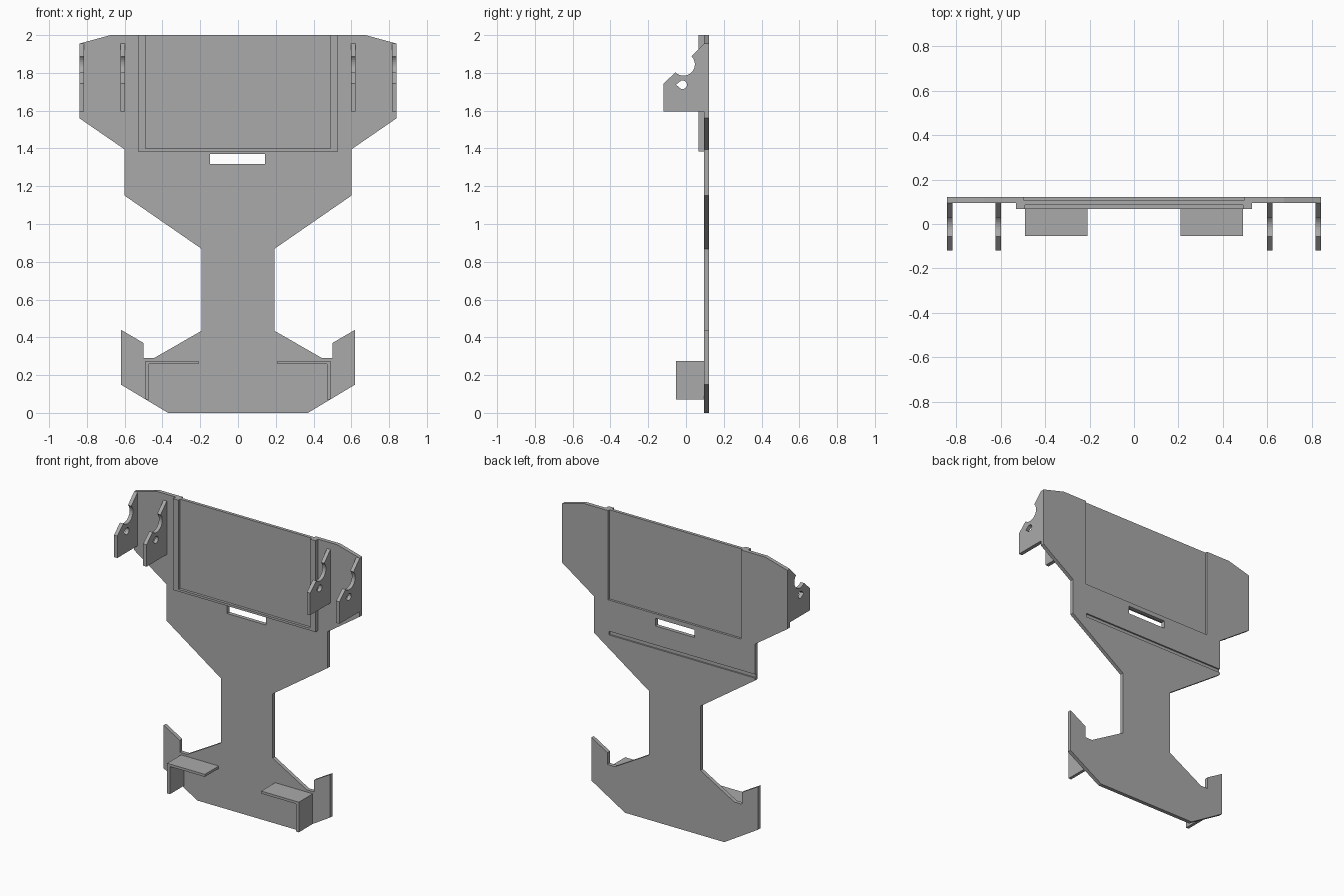
import bpy, bmesh, math

old = bpy.data.objects.get("Cube")
if old:
    bpy.data.objects.remove(old, do_unlink=True)

grey = bpy.data.materials.new("plain_grey")
grey.use_nodes = True
colour = (0.4, 0.4, 0.4, 1)
grey.diffuse_color = colour
grey.node_tree.nodes["Principled BSDF"].inputs["Base Color"].default_value = colour


def prism(name, points, vector):
    """Extrude a closed 3D profile along a vector."""
    bm = bmesh.new()
    face = bm.faces.new([bm.verts.new(p) for p in points])
    out = bmesh.ops.extrude_face_region(bm, geom=[face])
    moved = [v for v in out["geom"] if isinstance(v, bmesh.types.BMVert)]
    bmesh.ops.translate(bm, verts=moved, vec=vector)
    bmesh.ops.recalc_face_normals(bm, faces=bm.faces)
    mesh = bpy.data.meshes.new(name)
    bm.to_mesh(mesh)
    bm.free()
    mesh.materials.append(grey)
    obj = bpy.data.objects.new(name, mesh)
    bpy.context.collection.objects.link(obj)
    return obj


def box(name, x, y, z):
    base = [(x[0], y[0], z[0]), (x[1], y[0], z[0]), (x[1], y[1], z[0]), (x[0], y[1], z[0])]
    return prism(name, base, (0, 0, z[1] - z[0]))


def cut(obj, cutter):
    cutter.hide_render = True
    mod = obj.modifiers.new("cut", "BOOLEAN")
    mod.operation = "DIFFERENCE"
    mod.solver = "EXACT"
    mod.object = cutter
    bpy.context.view_layer.objects.active = obj
    bpy.ops.object.modifier_apply(modifier=mod.name)
    bpy.data.objects.remove(cutter, do_unlink=True)


FRONT, BACK = 0.095, 0.121

# Back plate: mirrored outline
half = [(0.37, 0), (0.62, 0.15), (0.62, 0.44), (0.5, 0.37), (0.5, 0.29), (0.445, 0.29),
        (0.192, 0.435), (0.192, 0.868), (0.6, 1.15), (0.6, 1.395), (0.84, 1.56),
        (0.84, 1.955), (0.675, 2)]
outline = half + [(-x, z) for x, z in reversed(half)]
plate = prism("back_plate", [(x, FRONT, z) for x, z in outline], (0, BACK - FRONT, 0))
cut(plate, box("slot_cutter", (-0.147, 0.143), (0, 0.2), (1.318, 1.37)))
cut(plate, box("panel_cutter", (-0.495, 0.495), (0, 0.2), (1.4, 2.1)))
cut(plate, box("groove_cutter", (-0.7, 0.49), (0.111, 0.2), (1.165, 1.19)))

# Thin panel sunk between the front and back faces
box("sunken_panel", (-0.495, 0.495), (0.085, 0.106), (1.4, 2))

# Raised U-shaped frame on the front
u_half = [(0.53, 1.385), (0.53, 2), (0.49, 2), (0.49, 1.4)]
u_shape = u_half + [(-x, z) for x, z in reversed(u_half)]
prism("panel_frame", [(x, 0.067, z) for x, z in u_shape], (0, FRONT - 0.067, 0))

# Hinge bracket profile with round bite, and teardrop hole
bite = [(-0.013 + 0.06 * math.cos(a), 1.845 + 0.06 * math.sin(a))
        for a in (math.radians(45 - 180 * i / 16) for i in range(17))]
bracket = [(-0.12, 1.595), (FRONT, 1.595), (FRONT, 1.955)] + bite + [(-0.12, 1.743)]
hole = [(-0.053, 1.737)] + [(-0.018 + 0.023 * math.cos(a), 1.737 + 0.023 * math.sin(a))
                            for a in (math.radians(-115 + 230 * i / 12) for i in range(13))]
for name, x in (("outer", 0.815), ("inner", 0.597)):
    for side, sign in (("left", 1), ("right", -1)):
        part = prism(f"{side}_{name}_bracket", [(sign * x, y, z) for y, z in bracket],
                     (sign * 0.025, 0, 0))
        cut(part, prism("hole_cutter", [(sign * (x - 0.05), y, z) for y, z in hole],
                        (sign * 0.15, 0, 0)))

# L-shaped ledges near the bottom
ledge = [(0.21, 0.275), (0.49, 0.275), (0.49, 0.072), (0.47, 0.072), (0.47, 0.258), (0.21, 0.258)]
for side, sign in (("left", 1), ("right", -1)):
    prism(f"{side}_ledge", [(sign * x, -0.053, z) for x, z in ledge], (0, FRONT + 0.053, 0))
